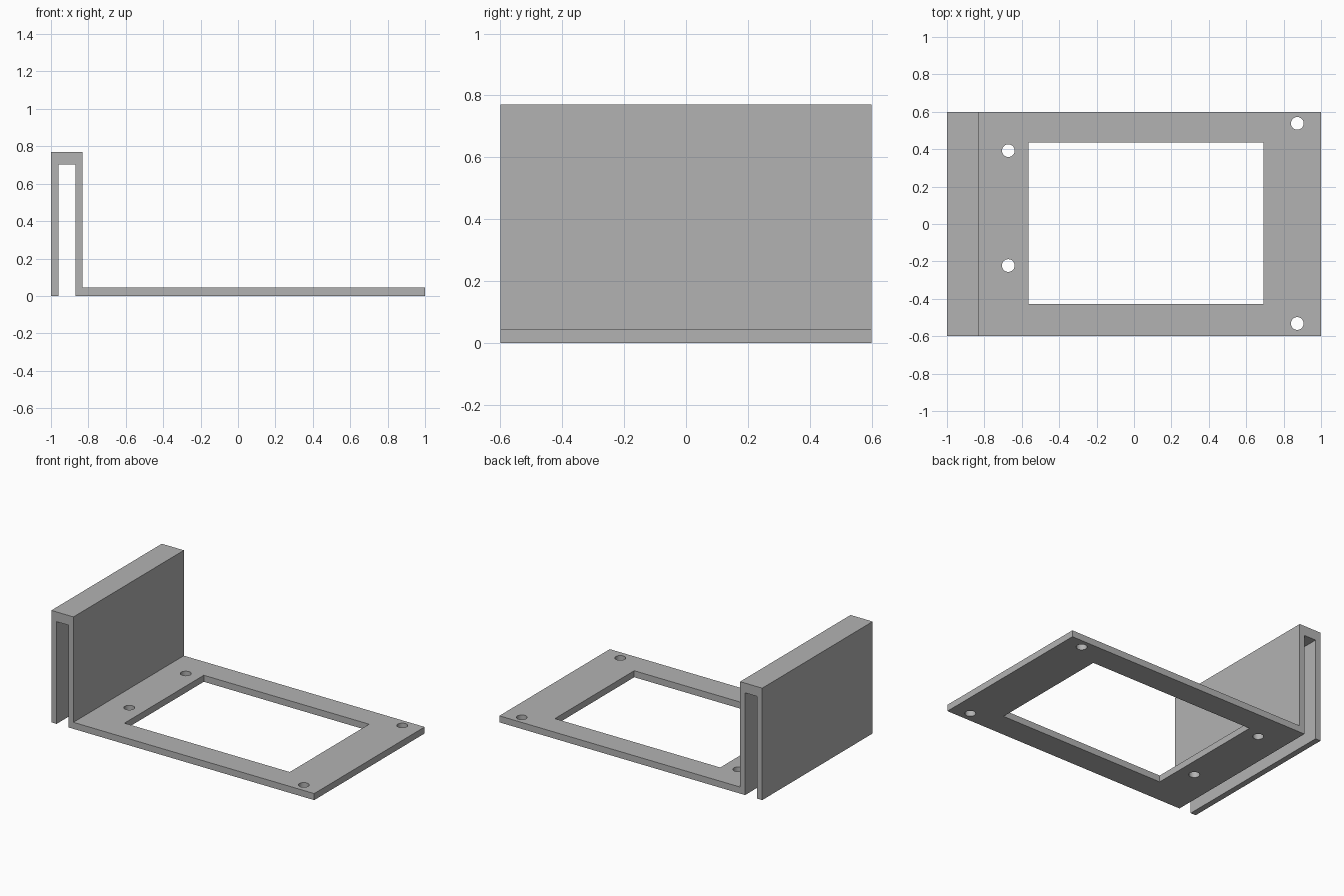
import bpy
import bmesh

cube = bpy.data.objects.get("Cube")
if cube:
    bpy.data.objects.remove(cube, do_unlink=True)

HALF_DEPTH = 0.60
PLATE_TOP = 0.045

grey = bpy.data.materials.new("plain grey")
grey.use_nodes = True
colour = (0.45, 0.45, 0.45, 1)
grey.diffuse_color = colour
grey.node_tree.nodes["Principled BSDF"].inputs["Base Color"].default_value = colour


def finish(name, bm):
    """Turn a bmesh into a grey object in the scene."""
    bmesh.ops.recalc_face_normals(bm, faces=bm.faces)
    mesh = bpy.data.meshes.new(name)
    bm.to_mesh(mesh)
    bm.free()
    mesh.materials.append(grey)
    obj = bpy.data.objects.new(name, mesh)
    bpy.context.collection.objects.link(obj)
    return obj


def cut(target, cutter):
    """Subtract a hidden cutter from the target."""
    cutter.hide_render = True
    cutter.hide_viewport = True
    mod = target.modifiers.new(cutter.name, 'BOOLEAN')
    mod.operation = 'DIFFERENCE'
    mod.solver = 'EXACT'
    mod.object = cutter


# Bracket: hooked clip and base plate as one extruded side profile
profile = [(-1, 0), (-0.96, 0), (-0.96, 0.703), (-0.87, 0.703), (-0.87, 0),
           (1, 0), (1, PLATE_TOP), (-0.832, PLATE_TOP), (-0.832, 0.77), (-1, 0.77)]
bm = bmesh.new()
face = bm.faces.new([bm.verts.new((x, -HALF_DEPTH, z)) for x, z in profile])
side = bmesh.ops.extrude_face_region(bm, geom=[face])["geom"]
bmesh.ops.translate(bm, vec=(0, 2 * HALF_DEPTH, 0),
                    verts=[v for v in side if isinstance(v, bmesh.types.BMVert)])
bracket = finish("clip_bracket", bm)

# Rectangular window in the base plate
x0, x1, y0, y1 = -0.565, 0.693, -0.427, 0.435
bm = bmesh.new()
bmesh.ops.create_cube(bm, size=1)
bmesh.ops.scale(bm, vec=(x1 - x0, y1 - y0, 0.3), verts=bm.verts)
bmesh.ops.translate(bm, vec=((x0 + x1) / 2, (y0 + y1) / 2, 0), verts=bm.verts)
cut(bracket, finish("window_cutter", bm))

# Four round screw holes
for i, (x, y) in enumerate([(-0.672, 0.392), (-0.672, -0.222),
                            (0.873, 0.538), (0.873, -0.532)]):
    bm = bmesh.new()
    bmesh.ops.create_cone(bm, cap_ends=True, segments=32,
                          radius1=0.034, radius2=0.034, depth=0.3)
    bmesh.ops.translate(bm, vec=(x, y, 0), verts=bm.verts)
    cut(bracket, finish(f"screw_hole_cutter_{i + 1}", bm))

# Smooth hole walls, crisp edges everywhere else
bpy.ops.object.select_all(action='DESELECT')
bpy.context.view_layer.objects.active = bracket
bracket.select_set(True)
for mod in list(bracket.modifiers):
    bpy.ops.object.modifier_apply(modifier=mod.name)
for obj in list(bpy.data.objects):
    if obj.name.split(".")[0].startswith(("window_cutter", "screw_hole_cutter")):
        bpy.data.objects.remove(obj, do_unlink=True)
bpy.ops.object.shade_smooth_by_angle()
